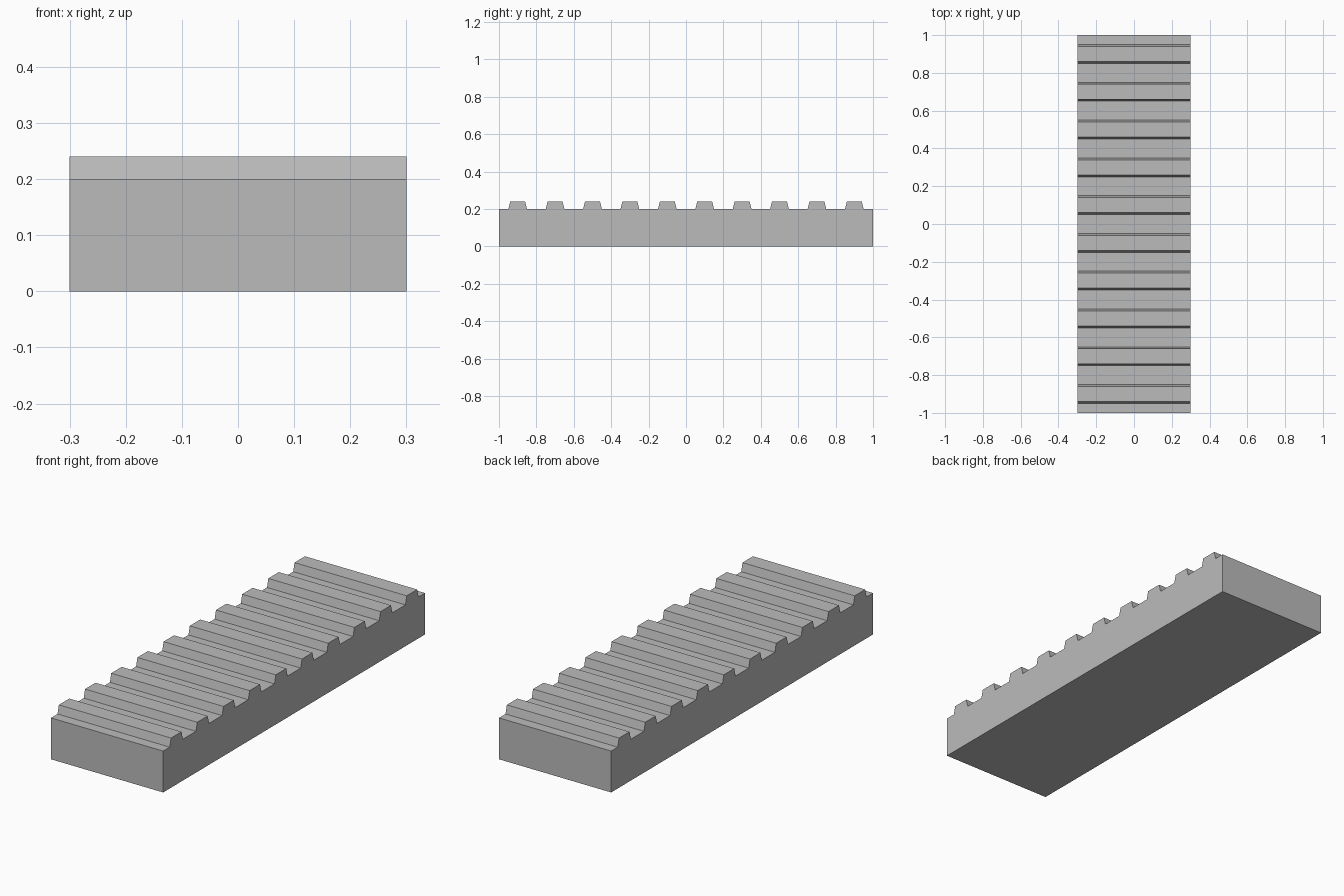
import bpy
import bmesh

cube = bpy.data.objects.get("Cube")
if cube:
    bpy.data.objects.remove(cube, do_unlink=True)

HALF_WIDTH, HALF_LENGTH = 0.3, 1.0
BASE_TOP, TOOTH_TOP = 0.2, 0.24
TEETH, PITCH = 10, 0.2
FOOT, CREST = 0.05, 0.04  # half widths of a tooth at foot and crest

# Plain grey material
grey = bpy.data.materials.new("plain grey")
grey.use_nodes = True
colour = (0.5, 0.5, 0.5, 1)
grey.diffuse_color = colour
grey.node_tree.nodes["Principled BSDF"].inputs["Base Color"].default_value = colour

# Side profile (y, z): flat bar with a row of trapezoid teeth on top
profile = [(HALF_LENGTH, 0), (HALF_LENGTH, BASE_TOP)]
for i in reversed(range(TEETH)):
    y = (i - (TEETH - 1) / 2) * PITCH
    profile += [(y + FOOT, BASE_TOP), (y + CREST, TOOTH_TOP),
                (y - CREST, TOOTH_TOP), (y - FOOT, BASE_TOP)]
profile += [(-HALF_LENGTH, BASE_TOP), (-HALF_LENGTH, 0)]

# Extrude the profile across the width
bm = bmesh.new()
side = bm.faces.new([bm.verts.new((-HALF_WIDTH, y, z)) for y, z in profile])
swept = bmesh.ops.extrude_face_region(bm, geom=[side], use_keep_orig=True)
verts = [v for v in swept["geom"] if isinstance(v, bmesh.types.BMVert)]
bmesh.ops.translate(bm, verts=verts, vec=(2 * HALF_WIDTH, 0, 0))
bmesh.ops.recalc_face_normals(bm, faces=bm.faces)

mesh = bpy.data.meshes.new("toothed_rack")
bm.to_mesh(mesh)
bm.free()
mesh.materials.append(grey)
rack = bpy.data.objects.new("toothed_rack", mesh)
bpy.context.collection.objects.link(rack)
